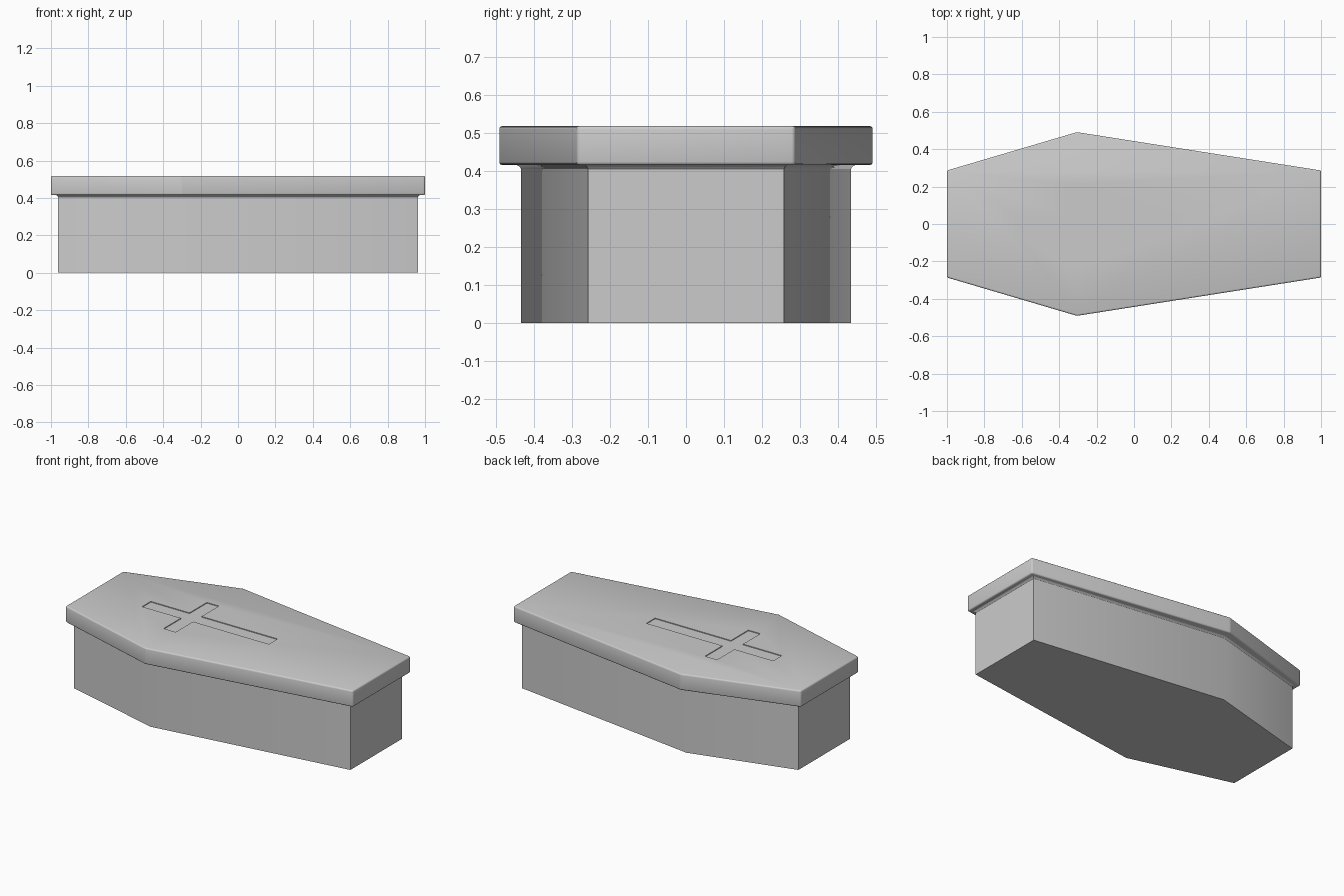
import bpy, bmesh

if "Cube" in bpy.data.objects:
    bpy.data.objects.remove(bpy.data.objects["Cube"])


def outline(length, end, shoulder, sx=-0.305):
    """Six-sided coffin outline from half length, half end width, half shoulder width."""
    side = [(-length, -end), (sx, -shoulder), (length, -end)]
    return side + [(x, -y) for x, y in reversed(side)]


def loft(name, rings):
    """Closed solid through a stack of (outline, z) rings."""
    bm = bmesh.new()
    loops = [[bm.verts.new((x, y, z)) for x, y in pts] for pts, z in rings]
    n = len(loops[0])
    bm.faces.new(loops[0][::-1])
    bm.faces.new(loops[-1])
    for a, b in zip(loops, loops[1:]):
        for i in range(n):
            j = (i + 1) % n
            bm.faces.new((a[i], a[j], b[j], b[i]))
    mesh = bpy.data.meshes.new(name)
    bm.to_mesh(mesh)
    bm.free()
    obj = bpy.data.objects.new(name, mesh)
    bpy.context.collection.objects.link(obj)
    return obj


def activate(obj):
    bpy.ops.object.select_all(action='DESELECT')
    obj.select_set(True)
    bpy.context.view_layer.objects.active = obj


def bevel(obj, width):
    mod = obj.modifiers.new("edges", 'BEVEL')
    mod.width = width
    mod.segments = 3
    mod.limit_method = 'ANGLE'
    mod.angle_limit = 0.15
    activate(obj)
    bpy.ops.object.modifier_apply(modifier=mod.name)


# Box, with a small flare where it meets the lid
body = outline(0.962, 0.257, 0.433)
coffin_box = loft("coffin_box", [
    (body, 0.0), (body, 0.405),
    (outline(0.966, 0.26, 0.437), 0.411),
    (outline(0.974, 0.266, 0.446), 0.416),
    (outline(0.974, 0.266, 0.446), 0.43)])

# Overhanging lid with softened edges
rim = outline(1.0, 0.286, 0.491)
coffin_lid = loft("coffin_lid", [(rim, 0.415), (rim, 0.518)])
bevel(coffin_lid, 0.009)

# Shallow cross sunk into the lid
head, foot, w, arm, a0, a1 = -0.637, 0.245, 0.043, 0.215, -0.367, -0.283
half = [(head, -w), (a0, -w), (a0, -arm), (a1, -arm), (a1, -w), (foot, -w)]
cross = half + [(x, -y) for x, y in reversed(half)]
cutter = loft("cross_cutter", [(cross, 0.513), (cross, 0.56)])
cutter.hide_render = True
cut = coffin_lid.modifiers.new("cross", 'BOOLEAN')
cut.object = cutter
cut.operation = 'DIFFERENCE'
cut.solver = 'EXACT'
activate(coffin_lid)
bpy.ops.object.modifier_apply(modifier=cut.name)
bpy.data.objects.remove(cutter)

for part in (coffin_box, coffin_lid):
    activate(part)
    bpy.ops.object.shade_smooth_by_angle(angle=0.52)
